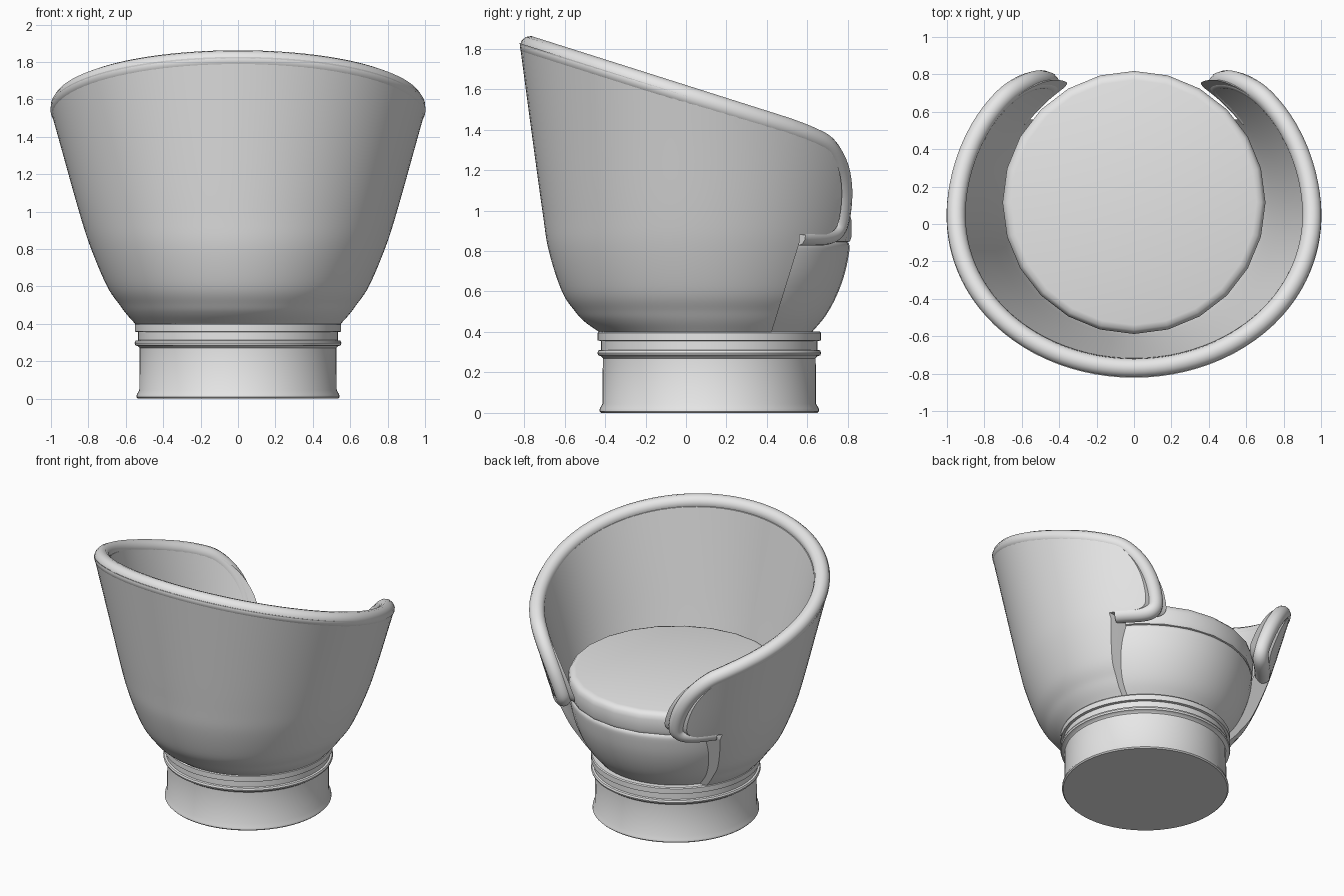
import bpy, bmesh, math
from mathutils import Vector

cube = bpy.data.objects.get("Cube")
if cube:
    bpy.data.objects.remove(cube, do_unlink=True)

CY = 0.115      # y of the common axis
WALL = 0.1      # shell thickness

grey = bpy.data.materials.new("light_grey")
grey.use_nodes = True
grey.diffuse_color = (0.8, 0.8, 0.8, 1)
grey.node_tree.nodes["Principled BSDF"].inputs["Base Color"].default_value = grey.diffuse_color


def spline(points, steps=6):
    """Smooth curve through the points."""
    p = [Vector(q) for q in points]
    p = [2 * p[0] - p[1]] + p + [2 * p[-1] - p[-2]]
    out = []
    for a, b, c, d in zip(p, p[1:], p[2:], p[3:]):
        for k in range(steps):
            t = k / steps
            out.append(0.5 * (2 * b + (c - a) * t + (2 * a - 5 * b + 4 * c - d) * t ** 2
                              + (3 * b - a - 3 * c + d) * t ** 3))
    return out + [p[-2]]


def finish(name, bm, angle=35):
    bmesh.ops.recalc_face_normals(bm, faces=bm.faces[:])
    mesh = bpy.data.meshes.new(name)
    bm.to_mesh(mesh)
    bm.free()
    obj = bpy.data.objects.new(name, mesh)
    bpy.context.collection.objects.link(obj)
    mesh.materials.append(grey)
    smooth(obj, angle)
    return obj


def smooth(obj, angle):
    bpy.ops.object.select_all(action='DESELECT')
    obj.select_set(True)
    bpy.context.view_layer.objects.active = obj
    bpy.ops.object.shade_smooth_by_angle(angle=math.radians(angle))


def lathe(name, profile, sides, angle=35):
    """Solid of revolution from (radius, z) points with flat caps."""
    bm = bmesh.new()
    rings = []
    for r, z in profile:
        turn = [math.tau * i / sides for i in range(sides)]
        rings.append([bm.verts.new((r * math.sin(a), CY + r * math.cos(a), z)) for a in turn])
    for lo, hi in zip(rings, rings[1:]):
        for i in range(sides):
            j = (i + 1) % sides
            bm.faces.new((lo[i], lo[j], hi[j], hi[i]))
    bm.faces.new(rings[0])
    bm.faces.new(rings[-1])
    return finish(name, bm, angle)


# Pedestal with foot lip and two collar rings
lathe("pedestal", [(0.535, 0), (0.543, 0.008), (0.541, 0.022), (0.528, 0.045), (0.526, 0.27),
                   (0.535, 0.28), (0.549, 0.285), (0.553, 0.297), (0.548, 0.309), (0.535, 0.312),
                   (0.535, 0.355), (0.552, 0.358), (0.552, 0.395), (0.546, 0.402)], 64)

# Seat bowl and cushion
lathe("seat_bowl", spline([(0.5, 0.39), (0.575, 0.48), (0.63, 0.58), (0.67, 0.69),
                           (0.692, 0.8), (0.69, 0.835), (0.675, 0.85)], 4), 48)
lathe("seat_cushion", [(0.67, 0.84), (0.695, 0.848), (0.703, 0.87), (0.703, 0.95),
                       (0.697, 0.975), (0.682, 0.993), (0.655, 1.0)], 24, 40)

# Shell section: height, side radius, back radius
section = spline([(0.4, 0.55, 0.545), (0.45, 0.595, 0.615), (0.5, 0.632, 0.662), (0.6, 0.7, 0.728),
                  (0.8, 0.785, 0.793), (1.0, 0.85, 0.825), (1.4, 0.962, 0.88), (2.0, 1.13, 0.96)])


def radii(z):
    for a, b in zip(section, section[1:]):
        if z <= b[0]:
            return a.lerp(b, (z - a[0]) / (b[0] - a[0]))[1:]
    return section[-1][1:]


def shell_point(turn, z, inset):
    """Turn is zero at the back; the front half is round, the back slightly flattened."""
    side, back = radii(z)
    depth = back if math.cos(turn) > 0 else side
    return Vector(((side - inset) * math.sin(turn), CY - (depth - inset) * math.cos(turn), z))


def rim_height(y):
    return 1.817 - 0.317 * (y + 0.79)


# Front edge of the right and left wings as (y, z)
wing_edge = spline([(0.5, rim_height(0.5)), (0.61, 1.365), (0.695, 1.315), (0.75, 1.22), (0.77, 1.1),
                    (0.76, 0.97), (0.735, 0.905), (0.68, 0.88), (0.56, 0.88)])

# Shell: full double wall, trimmed to the side outline
bm = bmesh.new()
SIDES = 96
loop = [(p[0], 0) for p in section] + [(p[0], WALL) for p in reversed(section)]
cols = [[bm.verts.new(shell_point(math.tau * i / SIDES, z, inset)) for z, inset in loop]
        for i in range(SIDES)]
for i in range(SIDES):
    a, b = cols[i], cols[(i + 1) % SIDES]
    for k in range(len(loop)):
        n = (k + 1) % len(loop)
        bm.faces.new((a[k], b[k], b[n], a[n]))
shell = finish("shell", bm)

bm = bmesh.new()
outline = [(-2, rim_height(-2))] + [tuple(p) for p in wing_edge] + [(0.56, 0.84), (0.42, 0.39), (0.42, 0), (-2, 0)]
face = bm.faces.new([bm.verts.new((-2, y, z)) for y, z in outline])
extruded = bmesh.ops.extrude_face_region(bm, geom=[face])["geom"]
bmesh.ops.translate(bm, vec=(4, 0, 0), verts=[g for g in extruded if isinstance(g, bmesh.types.BMVert)])
cutter = finish("outline_cutter", bm)
cutter.hide_render = True

trim = shell.modifiers.new("trim", 'BOOLEAN')
trim.operation, trim.solver, trim.object = 'INTERSECT', 'EXACT', cutter
trimmed = bpy.data.meshes.new_from_object(
    shell.evaluated_get(bpy.context.evaluated_depsgraph_get()))
shell.modifiers.clear()
shell.data = trimmed
bpy.data.objects.remove(cutter, do_unlink=True)
smooth(shell, 35)

# Piping: along the rim, then down each wing edge and under it
half = []
turn = 0.0
while True:
    z = 1.6
    for _ in range(20):
        z = rim_height(shell_point(turn, z, WALL / 2).y)
    point = shell_point(turn, z, WALL / 2)
    if point.y > 0.48:
        break
    half.append(point)
    turn += math.radians(3)
for y, z in wing_edge:
    r = radii(z)[0] - WALL / 2
    half.append(Vector((math.sqrt(r * r - (y - CY) ** 2), y, z)))
path = [Vector((-p.x, p.y, p.z)) for p in reversed(half[1:])] + half

curve = bpy.data.curves.new("piping_path", 'CURVE')
curve.dimensions = '3D'
curve.bevel_depth = 0.052
curve.bevel_resolution = 4
curve.use_fill_caps = True
line = curve.splines.new('POLY')
line.points.add(len(path) - 1)
for point, co in zip(line.points, path):
    point.co = (*co, 1)
guide = bpy.data.objects.new("piping_guide", curve)
bpy.context.collection.objects.link(guide)
bpy.context.view_layer.update()
tube = bpy.data.meshes.new_from_object(guide.evaluated_get(bpy.context.evaluated_depsgraph_get()))
bpy.data.objects.remove(guide, do_unlink=True)
piping = bpy.data.objects.new("rim_piping", tube)
bpy.context.collection.objects.link(piping)
tube.materials.clear()
tube.materials.append(grey)
smooth(piping, 50)
